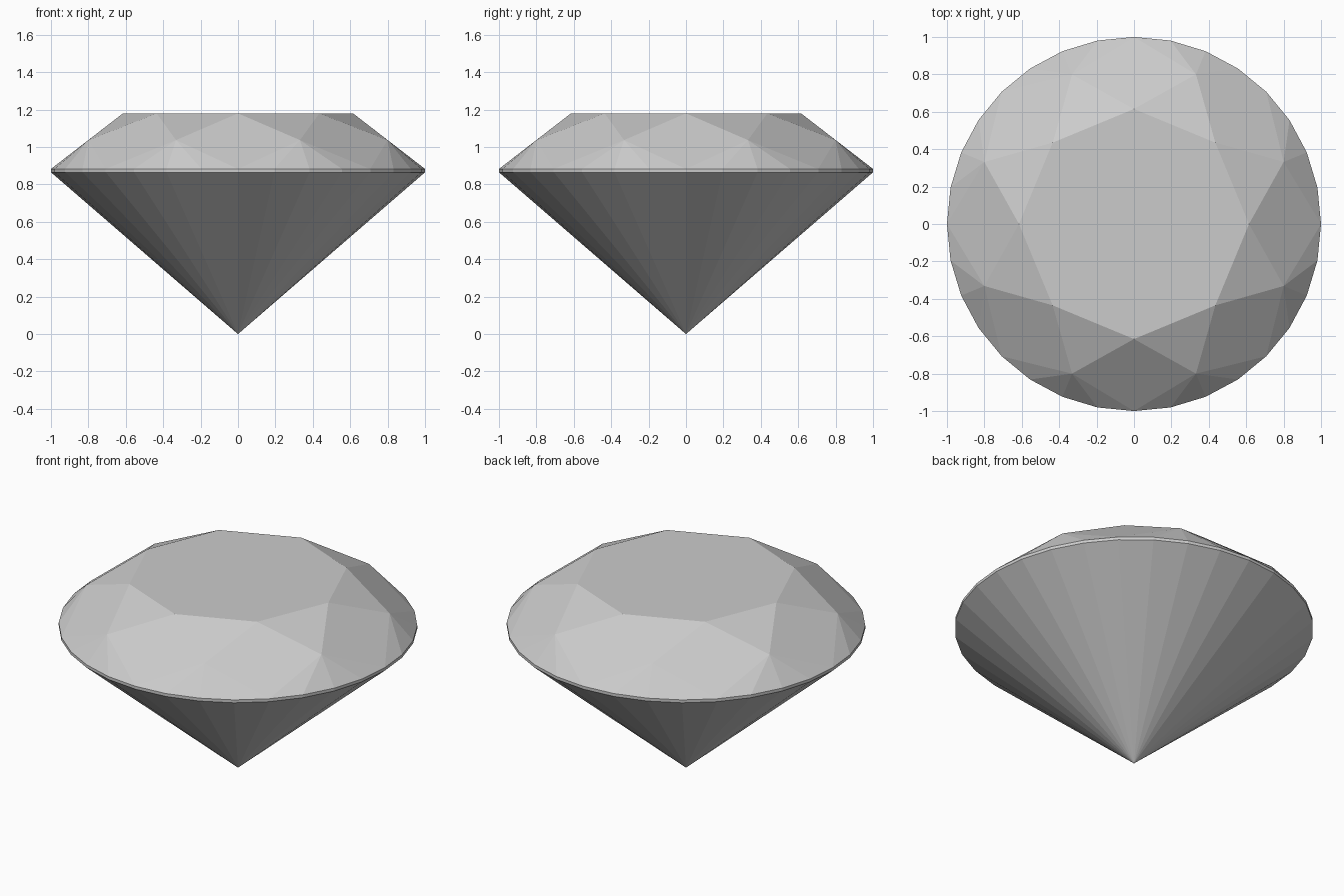
import bpy, bmesh
from math import sin, cos, pi

if "Cube" in bpy.data.objects:
    bpy.data.objects.remove(bpy.data.objects["Cube"])

N = 32                      # girdle sides
bm = bmesh.new()


def ring(count, radius, z, offset=0.0):
    return [bm.verts.new((radius * cos(2 * pi * (i + offset) / count),
                          radius * sin(2 * pi * (i + offset) / count), z))
            for i in range(count)]


# Levels of the cut, from bottom point to flat table
culet = bm.verts.new((0, 0, 0))
low = ring(N, 1.0, 0.865)
high = ring(N, 1.0, 0.883)
mid = ring(8, 0.866, 1.037, 0.5)
table = ring(8, 0.615, 1.18)

# Pavilion and girdle band
for i in range(N):
    j = (i + 1) % N
    bm.faces.new((culet, low[j], low[i]))
    bm.faces.new((low[i], low[j], high[j], high[i]))

# Crown: table, star, kite and upper girdle facets
bm.faces.new(table)
for k in range(8):
    bm.faces.new((table[k], mid[k], table[(k + 1) % 8]))
    bm.faces.new((table[k], mid[k - 1], high[4 * k], mid[k]))
    for s in range(4):
        bm.faces.new((mid[k], high[4 * k + s], high[(4 * k + s + 1) % N]))

bmesh.ops.recalc_face_normals(bm, faces=bm.faces)
mesh = bpy.data.meshes.new("cut_gem")
bm.to_mesh(mesh)
bm.free()
bpy.context.collection.objects.link(bpy.data.objects.new("cut_gem", mesh))
